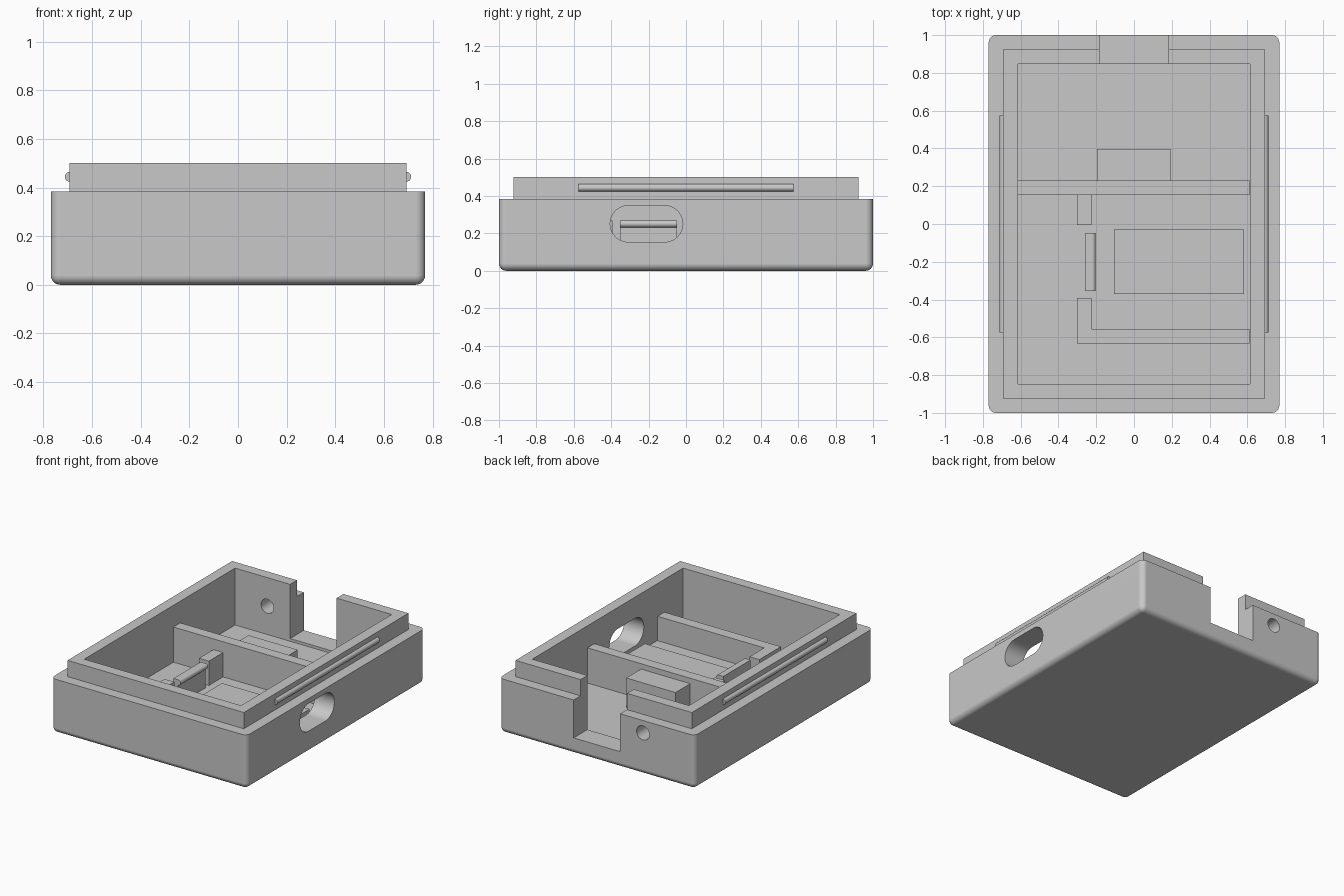
import bpy, bmesh, math

if "Cube" in bpy.data.objects:
    bpy.data.objects.remove(bpy.data.objects["Cube"])

MM = 2 / 52                      # the case is 52 units long
grey = bpy.data.materials.new("grey plastic")
grey.diffuse_color = (0.58, 0.58, 0.58, 1)
grey.use_nodes = True
grey.node_tree.nodes["Principled BSDF"].inputs["Base Color"].default_value = grey.diffuse_color


def finish(name, bm, cutter=False):
    bmesh.ops.recalc_face_normals(bm, faces=bm.faces)
    me = bpy.data.meshes.new(name)
    bm.to_mesh(me)
    bm.free()
    me.materials.append(grey)
    ob = bpy.data.objects.new(name, me)
    bpy.context.collection.objects.link(ob)
    ob.hide_render = cutter
    return ob


def box(name, x0, x1, y0, y1, z0, z1, fillet=0, cutter=False):
    """Box between limits; fillet rounds every edge except the top rim."""
    bm = bmesh.new()
    bmesh.ops.create_cube(bm, size=1)
    for v in bm.verts:
        v.co = (x1 if v.co.x > 0 else x0, y1 if v.co.y > 0 else y0,
                z1 if v.co.z > 0 else z0)
    if fillet:
        edges = [e for e in bm.edges if min(v.co.z for v in e.verts) < z1 - 1e-5]
        bmesh.ops.bevel(bm, geom=edges, offset=fillet, segments=6,
                        profile=0.5, affect='EDGES')
    return finish(name, bm, cutter)


def prism(name, pts, axis, a, b, cutter=False):
    """Extrude a profile along x (pts are y,z) or along y (pts are x,z)."""
    place = (lambda p, t: (t, p[0], p[1])) if axis == 'x' else (lambda p, t: (p[0], t, p[1]))
    bm = bmesh.new()
    face = bm.faces.new([bm.verts.new(place(p, a)) for p in pts])
    new = bmesh.ops.extrude_face_region(bm, geom=[face])['geom']
    shift = (b - a, 0, 0) if axis == 'x' else (0, b - a, 0)
    bmesh.ops.translate(bm, vec=shift, verts=[g for g in new if isinstance(g, bmesh.types.BMVert)])
    return finish(name, bm, cutter)


def arc(cx, cz, r, start, end, n=12):
    return [(cx + r * math.cos(math.radians(start + (end - start) * i / n)),
             cz + r * math.sin(math.radians(start + (end - start) * i / n)))
            for i in range(n + 1)]


def boolean(ob, other, op):
    m = ob.modifiers.new(op.title(), 'BOOLEAN')
    m.operation, m.object, m.solver = op, other, 'EXACT'


def smooth(ob):
    """Smooth the fillets while the big faces stay flat."""
    bpy.ops.object.select_all(action='DESELECT')
    ob.select_set(True)
    bpy.context.view_layer.objects.active = ob
    for m in list(ob.modifiers):
        bpy.ops.object.modifier_apply(modifier=m.name)
    bpy.ops.object.shade_smooth_by_angle(angle=math.radians(30))
    ob.modifiers.new("Flat faces", 'WEIGHTED_NORMAL').keep_sharp = True


FLOOR = 2.5 * MM

# Shell: rounded outer body with a raised inner lip
case = box("case_body", -20 * MM, 20 * MM, -1, 1, 0, 10 * MM, fillet=MM)
lip = box("lip_block", -18 * MM, 18 * MM, -24 * MM, 24 * MM, 5 * MM, 13 * MM, cutter=True)
boolean(case, lip, 'UNION')

# Openings: interior, rear notch, side slot, round rear hole
cavity = box("cavity_cutter", -16 * MM, 16 * MM, -22 * MM, 22 * MM, FLOOR, 0.7, cutter=True)
notch = box("notch_cutter", -0.183, 0.182, 0.8, 1.1, 3 * MM, 0.7, cutter=True)
slot = prism("slot_cutter",
             arc(-0.115, 0.251, 0.098, -90, 90) + arc(-0.308, 0.251, 0.098, 90, 270),
             'x', 0.5, 0.9, cutter=True)
hole = prism("hole_cutter", arc(-0.362, 0.297, 0.05, 0, 345, 23), 'y', 0.75, 1.1, cutter=True)
for cutter in (cavity, notch, slot, hole):
    boolean(case, cutter, 'DIFFERENCE')
smooth(case)

# Snap ridges on both long sides of the lip
for side, name in ((1, "snap_ridge_right"), (-1, "snap_ridge_left")):
    pts = [(0.685, 0.424)] + arc(0.692, 0.444, 0.02, -90, 90) + [(0.685, 0.464)]
    smooth(prism(name, [(side * x, z) for x, z in pts], 'y', -0.575, 0.575))

# Interior walls and supports
base = FLOOR - 0.02
box("divider_wall", -0.62, 0.612, 0.154, 0.231, base, 9 * MM)
box("divider_block", -0.195, 0.192, 0.225, 0.396, base, 8 * MM)
box("rear_post", -0.302, -0.225, -0.006, 0.16, base, 7 * MM)
box("front_post", -0.302, -0.225, -0.633, -0.392, base, 7 * MM)
box("front_rail", -0.23, 0.612, -0.633, -0.556, base, 7 * MM)
box("raised_pad", -0.105, 0.583, -0.371, -0.029, base, 4 * MM)

# Clip: thin upright with a rounded catch along its top
smooth(prism("board_clip",
             [(-0.26, base), (-0.222, base)] + arc(-0.222, 0.251, 0.019, -90, 90)
             + [(-0.26, 0.27)], 'y', -0.354, -0.047))
